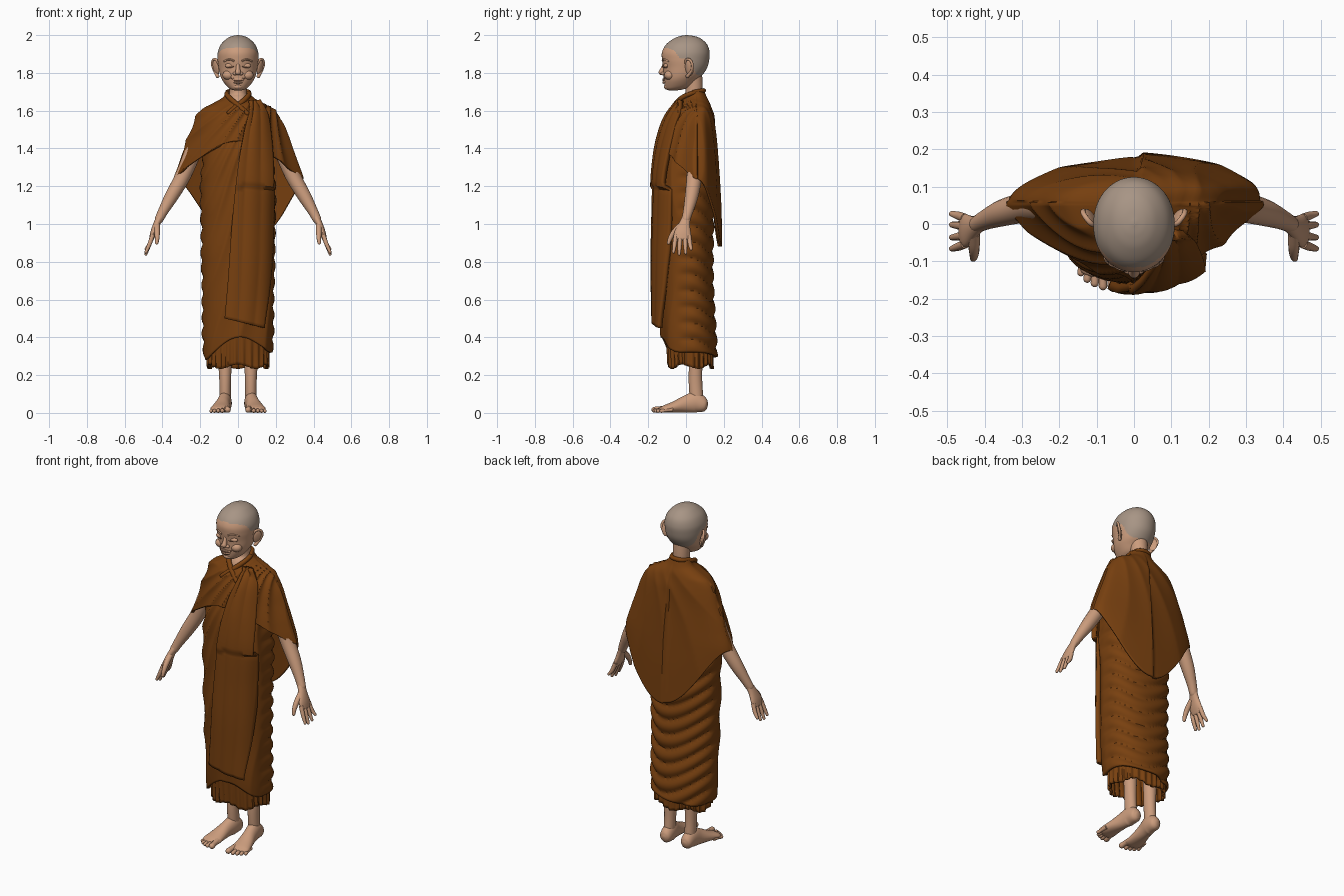
import bpy, bmesh, math
from mathutils import Vector

if "Cube" in bpy.data.objects:
    bpy.data.objects.remove(bpy.data.objects["Cube"])


def material(name, rgb):
    m = bpy.data.materials.new(name)
    m.diffuse_color = (*rgb, 1)
    m.use_nodes = True
    m.node_tree.nodes["Principled BSDF"].inputs["Base Color"].default_value = m.diffuse_color
    return m


SKIN = material("skin", (0.60, 0.335, 0.205))
ROBE = material("robe_brown", (0.19, 0.052, 0.005))
HAIR = material("shaved_scalp", (0.39, 0.30, 0.235))
LINE = material("crease", (0.33, 0.15, 0.09))


def spline(table, k):
    """Smooth interpolation of table rows, keyed by the first column."""
    t = sorted(table)
    k = min(max(k, t[0][0]), t[-1][0])
    i = max(j for j in range(len(t) - 1) if t[j][0] <= k)
    h = t[i + 1][0] - t[i][0]
    u = (k - t[i][0]) / h

    def slope(j, c):
        a, b = t[max(j - 1, 0)], t[min(j + 1, len(t) - 1)]
        return (b[c] - a[c]) / (b[0] - a[0])
    return [(2*u**3 - 3*u*u + 1) * t[i][c] + (u**3 - 2*u*u + u) * h * slope(i, c)
            + (3*u*u - 2*u**3) * t[i + 1][c] + (u**3 - u*u) * h * slope(i + 1, c)
            for c in range(1, len(t[0]))]


def step(a, b, x):
    u = min(max((x - a) / (b - a), 0), 1)
    return u * u * (3 - 2 * u)


def grid(name, rows, mat, closed=True, caps=False, thick=0, offset=-1, rule=None):
    bm = bmesh.new()
    vs = [[bm.verts.new(p) for p in r] for r in rows]
    n = len(rows[0])
    for a, b in zip(vs, vs[1:]):
        for j in range(n if closed else n - 1):
            k = (j + 1) % n
            bm.faces.new((a[j], a[k], b[k], b[j]))
    if caps:
        bm.faces.new(vs[0])
        bm.faces.new(vs[-1])
    bmesh.ops.recalc_face_normals(bm, faces=bm.faces)
    if rule:
        for f in bm.faces:
            f.material_index = rule(f.calc_center_median())
    me = bpy.data.meshes.new(name)
    bm.to_mesh(me)
    bm.free()
    for m in (mat if isinstance(mat, list) else [mat]):
        me.materials.append(m)
    ob = bpy.data.objects.new(name, me)
    bpy.context.collection.objects.link(ob)
    if thick:
        mod = ob.modifiers.new("thickness", 'SOLIDIFY')
        mod.thickness, mod.offset = thick, offset
    return ob


def tube(name, pts, mat, ref=(0, 1, 0), n=16, sub=4, floor=None):
    """Round-ended limb; points are x, y, z, radius along ref, other radius."""
    pts = [p if len(p) == 5 else (*p, p[3]) for p in pts]
    table = [(i, *p) for i, p in enumerate(pts)]
    samples = [spline(table, i / sub) for i in range((len(pts) - 1) * sub + 1)]
    pos = [Vector(s[:3]) for s in samples]
    rings = [(p, (pos[min(i+1, len(pos)-1)] - pos[max(i-1, 0)]).normalized(), s[3], s[4])
             for i, (p, s) in enumerate(zip(pos, samples))]
    p, t, ra, rb = rings[-1]
    for a in (0.4, 0.8, 1.15, 1.45):
        rings.append((p + t * min(ra, rb) * math.sin(a), t, ra * math.cos(a), rb * math.cos(a)))
    rows = []
    for p, t, ra, rb in rings:
        a = Vector(ref)
        a = (a - t * a.dot(t)).normalized()
        b = t.cross(a)
        row = [p + a * ra * math.cos(q) + b * rb * math.sin(q)
               for q in (2 * math.pi * j / n for j in range(n))]
        if floor is not None:
            for v in row:
                v.z = max(v.z, floor)
        rows.append(row)
    return grid(name, rows, mat, caps=True)


def ball(name, loc, scale, mat=SKIN, rot=(0, 0, 0)):
    bpy.ops.mesh.primitive_uv_sphere_add(segments=24, ring_count=14, location=loc, rotation=rot)
    ob = bpy.context.object
    ob.name, ob.scale = name, scale
    ob.data.materials.append(mat)
    return ob


def section(th, w, yf, yb, yc, ef=1.0, eb=1.0, d=0.0):
    """Point on a rounded cross-section; d pushes it outward."""
    c, s = math.cos(th), math.sin(th)
    y = yc + (yb - yc) * s**eb if s >= 0 else yc + (yf - yc) * (-s)**ef
    return w * c + d * c, y + d * s


def angles(n):
    return [2 * math.pi * j / n for j in range(n)]


def fan(x, z, freq):
    """Pleats spreading from the left shoulder."""
    a = math.atan2(x - 0.17, 1.80 - z)
    return 1 - abs(math.sin(a * freq + 0.8 * math.sin(z * 5)))


# ---------- robe: columns are z, half width, front y, back y ----------
BODY = [(0.27, .168, -.11, .155), (0.4, .180, -.125, .150), (0.6, .180, -.138, .138),
        (0.8, .185, -.148, .132), (1.0, .187, -.150, .135), (1.2, .190, -.150, .14),
        (1.4, .165, -.138, .13), (1.6, .08, -.06, .09)]
CAPE = [(0.86, .34, -.16, .175), (1.1, .34, -.16, .168), (1.24, .335, -.160, .160),
        (1.35, .300, -.152, .153), (1.45, .262, -.136, .146), (1.55, .225, -.108, .137),
        (1.61, .185, -.078, .128), (1.64, .130, -.058, .122), (1.67, .080, -.033, .11),
        (1.71, .057, -.005, .095)]

# long wrapped robe with fan pleats in front and swags behind
rows = []
for i in range(111):
    row = []
    for th in angles(150):
        s, c = math.sin(th), math.cos(th)
        hem = .30 + .10 * max(0, -s)**3 + .02 * c
        z = 1.6 + (hem - 1.6) * i / 110
        w, yf, yb = spline(BODY, z)
        x = w * c
        swag = abs(math.sin((z - 2.6 * (x - .03)**2 + .012 * math.sin(x * 14)) * math.pi / .085))
        back = step(-.35, .25, s)
        d = back * .016 * swag + (1 - back) * .011 * fan(x, z, 34)
        row.append((*section(th, w, yf, yb, 0, .8, .8, d), z))
    rows.append(row)
grid("wrapped_robe", rows, ROBE, thick=.012)

# pleated underskirt
rows = []
for i in range(16):
    u = i / 15
    row = []
    for th in angles(160):
        d = .006 * math.sin(26 * th + math.sin(3 * th)) * u
        z = .5 - (.255 + .012 * math.sin(th * 5)) * u
        row.append((*section(th, .162, -.112 + .018 * u, .140 + .002 * u, .02, .8, .8, d), z))
    rows.append(row)
grid("underskirt", rows, ROBE, thick=.01)

# shawl covering both upper arms, hanging to a point behind
rows = []
for i in range(81):
    row = []
    for th in angles(180):
        s, c = math.sin(th), math.cos(th)
        front = max(0, -s)
        top = 1.705 - .065 * front**3
        hem = 1.24 - .36 * max(0, math.sin(th + .09))**3 + .2 * front**2
        z = top + (hem - top) * i / 80
        w, yf, yb = spline(CAPE, z)
        x = w * c
        f = step(0, .2, i / 80)
        if s < .1:
            d = .013 * fan(x, z, 22)
        else:
            d = .005 * fan(x, z, 12) + .015 * step(.008, .02, x) * step(.1, .5, s)
        row.append((*section(th, w, yf, yb, .05, 1.75, .95, d * f), z))
    rows.append(row)
grid("shawl", rows, ROBE, thick=.012)


def front_y(x, z):
    """Front of the clothing at x, z."""
    out = []
    for tab, yc, e in ((BODY, 0, .8), (CAPE, .05, 1.75)):
        if tab is CAPE and z < 1.2:
            continue
        w, yf, _ = spline(tab, z)
        q = min(abs(x / w), .95)
        out.append(yc + (yf - yc) * (1 - q * q)**(e / 2))
    return min(out)


# long folded panel: columns are z, left x, right x, stand-off
PANEL = [(.46, -.07, .135, .042), (.7, -.05, .165, .032), (1.0, -.03, .182, .022),
         (1.3, .0, .182, .014), (1.5, .035, .165, .012), (1.6, .06, .145, .012),
         (1.655, .065, .115, .008)]
rows = []
for i in range(70):
    row = []
    for j in range(25):
        u = j / 24
        z = 1.655 - (1.655 - (.50 - .05 * u)) * i / 69
        xl, xr, off = spline(PANEL, z)
        x = xl + (xr - xl) * u
        pleat = .006 * abs(math.sin(u * math.pi * 2.5 + z))
        row.append((x, front_y(x, z) - off - pleat + .006, z))
    rows.append(row)
grid("front_panel", rows, ROBE, closed=False, thick=.026, offset=0)

# crossed collar folds
tube("collar_right", [(-.045, .07, 1.70, .010), (-.060, .025, 1.69, .012), (-.045, -.022, 1.668, .013),
                      (-.005, -.057, 1.632, .014), (.05, -.085, 1.585, .012)], ROBE, ref=(0, 0, 1))
tube("collar_left", [(.045, .07, 1.70, .010), (.060, .025, 1.69, .012), (.045, -.022, 1.668, .013),
                     (.005, -.053, 1.632, .014), (-.05, -.083, 1.59, .010)], ROBE, ref=(0, 0, 1))
tube("collar_back", [(-.058, .04, 1.70, .010), (-.035, .083, 1.705, .012), (0, .094, 1.707, .012),
                     (.035, .083, 1.705, .012), (.058, .04, 1.70, .010)], ROBE, ref=(0, 0, 1))

# ---------- head ----------
HEAD = [(1.706, .015, -.088, -.055), (1.714, .040, -.106, -.01), (1.73, .060, -.113, .03),
        (1.76, .082, -.117, .058), (1.79, .095, -.119, .088), (1.83, .103, -.121, .113),
        (1.87, .108, -.127, .123), (1.91, .107, -.127, .125), (1.95, .091, -.106, .112),
        (1.98, .061, -.068, .081), (1.994, .034, -.034, .048), (2.0, .004, -.002, .008)]
HAIRLINE = [(-.14, 1.937), (-.09, 1.928), (-.06, 1.915), (-.03, 1.88), (.03, 1.86),
            (.05, 1.80), (.07, 1.785), (.14, 1.78)]
table = [(i, *r) for i, r in enumerate(HEAD)]
rows = []
for i in range(len(HEAD) * 8 - 7):
    z, w, yf, yb = spline(table, i / 8)
    rows.append([(*section(th, w, yf, yb, (yf + yb) / 2, .95, .95), z) for th in angles(96)])
grid("head", rows, [SKIN, HAIR], caps=True, rule=lambda c: int(c.z > spline(HAIRLINE, c.y)[0]))
tube("neck", [(0, .035, 1.80, .05), (0, .042, 1.73, .046), (0, .04, 1.68, .047), (0, .03, 1.64, .066),
              (0, .03, 1.58, .08)], SKIN, n=28)


def face_y(x, z):
    w, yf, yb = spline(HEAD, z)
    yc = (yf + yb) / 2
    return yc + (yf - yc) * math.sqrt(1 - min(abs(x / w), .99)**2)


def face_line(name, pts, r, mat, out=0.0):
    tube(name, [(x, face_y(x, z) - out, z, r) for x, z in pts], mat, ref=(0, 0, 1), n=8)


# nose, chin and mouth
tube("nose_bridge", [(0, -.112, 1.85, .010), (0, -.122, 1.825, .011), (0, -.130, 1.803, .015)], SKIN, ref=(1, 0, 0))
ball("chin", (0, -.097, 1.727), (.026, .02, .016))
face_line("upper_lip", [(-.026, 1.766), (-.01, 1.765), (.01, 1.765), (.026, 1.766)], .006, SKIN, .002)
face_line("lower_lip", [(-.02, 1.753), (-.008, 1.749), (.008, 1.749), (.02, 1.753)], .007, SKIN, .002)
face_line("smile", [(-.037, 1.773), (-.02, 1.760), (0, 1.757), (.02, 1.760), (.037, 1.773)], .0025, LINE, .005)

for s, side in ((-1, "right"), (1, "left")):
    # face details and ear
    ball(side + "_nostril", (s * .016, -.122, 1.796), (.012, .012, .009))
    ball(side + "_cheek", (s * .05, -.087, 1.788), (.032, .028, .026))
    ball(side + "_eyelid", (s * .045, face_y(.045, 1.838) + .006, 1.838), (.024, .014, .013))
    face_line(side + "_lash", [(s * .023, 1.834), (s * .036, 1.829), (s * .052, 1.829), (s * .067, 1.834)],
              .002, LINE, .006)
    face_line(side + "_brow", [(s * .02, 1.863), (s * .045, 1.872), (s * .072, 1.862)], .005, SKIN)
    ball(side + "_ear", (s * .117, .018, 1.826), (.009, .026, .042), SKIN, (0, s * .2, -s * .6))
    tube(side + "_ear_rim", [(s * .102, -.004, 1.845, .006), (s * .116, .002, 1.870, .007),
                             (s * .132, .022, 1.868, .007), (s * .136, .034, 1.842, .007),
                             (s * .124, .028, 1.808, .007), (s * .108, .008, 1.783, .010)], SKIN, n=10)

    # arm and hand
    tube(side + "_arm", [(s * .17, .05, 1.53, .045), (s * .23, .05, 1.40, .045), (s * .288, .045, 1.26, .041),
                         (s * .35, .03, 1.15, .036), (s * .395, .012, 1.07, .027), (s * .418, .0, 1.025, .023)], SKIN, n=20)
    tube(side + "_palm", [(s * .408, .005, 1.045, .021, .020), (s * .430, -.008, 1.0, .030, .018),
                          (s * .447, -.017, .955, .044, .017), (s * .457, -.019, .925, .044, .013)], SKIN, n=20)
    for name, y0, y1, z1 in (("index", -.054, -.066, .852), ("middle", -.030, -.036, .841),
                             ("ring", -.006, -.002, .847), ("little", .016, .027, .868)):
        tube(f"{side}_{name}_finger", [(s * .452, y0, .94, .012), (s * .468, (y0 + y1) / 2, .895, .0115),
                                       (s * .487, y1, z1, .008)], SKIN, n=10)
    tube(side + "_thumb", [(s * .428, -.025, .995, .016), (s * .428, -.062, .958, .015),
                           (s * .428, -.083, .925, .012), (s * .43, -.092, .90, .009)], SKIN, n=12)

    # leg, foot and toes
    tube(side + "_leg", [(s * .07, .04, .6, .05), (s * .069, .05, .3, .037), (s * .068, .05, .17, .031, .036),
                         (s * .068, .055, .09, .030, .036), (s * .068, .06, .05, .028, .034)], SKIN, ref=(1, 0, 0), n=20)
    tube(side + "_foot", [(s * .068, .114, .036, .012, .016), (s * .068, .098, .040, .032, .036),
                          (s * .070, .05, .055, .037, .055), (s * .078, 0, .046, .037, .046),
                          (s * .088, -.06, .031, .046, .031), (s * .094, -.11, .021, .053, .021),
                          (s * .096, -.128, .018, .048, .015)], SKIN, ref=(1, 0, 0), n=24, floor=.001)
    for k, (x0, x1, y1, r) in enumerate(((.060, .054, -.166, .0165), (.083, .083, -.166, .0115),
                                         (.102, .105, -.158, .011), (.120, .125, -.147, .0105),
                                         (.134, .142, -.130, .010))):
        tube(f"{side}_toe_{k + 1}", [(s * x0, y1 + .06, r + .007, r), (s * (x0 + x1) / 2, y1 + .025, r + .004, r * .9),
                                     (s * x1, y1, r, r)], SKIN, ref=(1, 0, 0), n=10, floor=0)

# smooth shading with crisp edges
bpy.ops.object.select_all(action='SELECT')
bpy.context.view_layer.objects.active = bpy.data.objects["head"]
bpy.ops.object.shade_smooth_by_angle(angle=math.radians(45))
